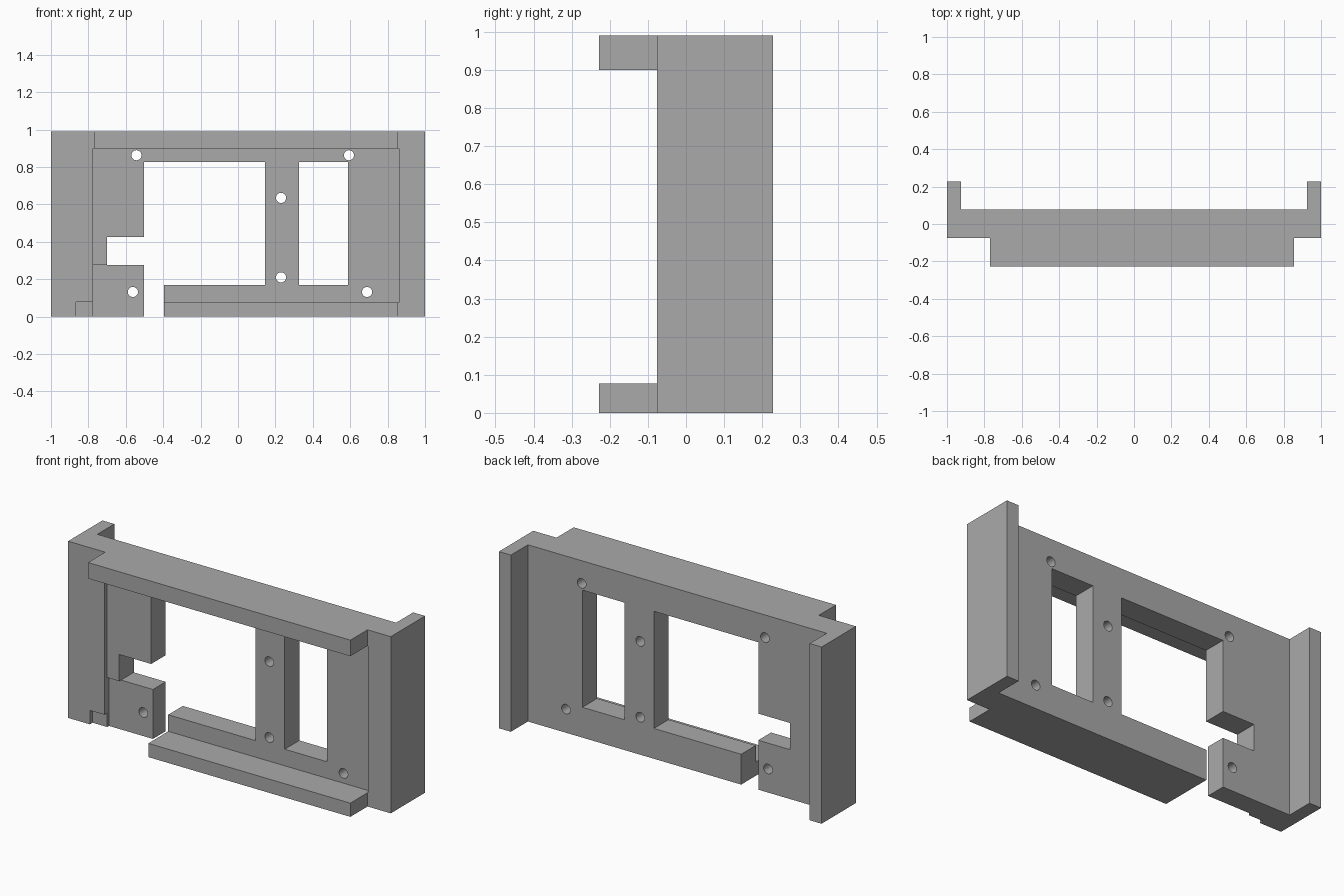
import bpy
import bmesh
from mathutils import Matrix, Vector

cube = bpy.data.objects.get("Cube")
if cube:
    bpy.data.objects.remove(cube, do_unlink=True)

grey = bpy.data.materials.new("plain grey")
grey.use_nodes = True
colour = (0.4, 0.4, 0.4, 1)
grey.diffuse_color = colour
grey.node_tree.nodes["Principled BSDF"].inputs["Base Color"].default_value = colour

FRONT, BACK, HEIGHT = -0.076, 0.077, 0.99
DEPTH = 0.228
PANEL, LOWER = -0.052, -0.036


def finish(name, bm):
    mesh = bpy.data.meshes.new(name)
    bm.to_mesh(mesh)
    bm.free()
    mesh.materials.append(grey)
    obj = bpy.data.objects.new(name, mesh)
    bpy.context.collection.objects.link(obj)
    return obj


def box(name, x, y, z):
    low, high = Vector((x[0], y[0], z[0])), Vector((x[1], y[1], z[1]))
    place = Matrix.Translation((low + high) / 2) @ Matrix.Diagonal((*(high - low), 1))
    bm = bmesh.ops.create_cube  # unit cube stretched into place
    data = bmesh.new()
    bm(data, size=1, matrix=place)
    return finish(name, data)


def bore(name, x, z, radius=0.027):
    bm = bmesh.new()
    place = Matrix.Translation((x, 0, z)) @ Matrix.Rotation(1.5707963, 4, 'X')
    bmesh.ops.create_cone(bm, cap_ends=True, segments=32, radius1=radius,
                          radius2=radius, depth=1, matrix=place)
    return finish(name, bm)


def cut(target, cutter):
    cutter.hide_render = True
    mod = target.modifiers.new("cut", 'BOOLEAN')
    mod.operation, mod.solver, mod.object = 'DIFFERENCE', 'EXACT', cutter
    bpy.context.view_layer.objects.active = target
    bpy.ops.object.modifier_apply(modifier=mod.name)
    bpy.data.objects.remove(cutter, do_unlink=True)


# Main plate
plate = box("frame_plate", (-1, 1), (FRONT, BACK), (0, HEIGHT))

# Shallow front recesses, windows, side notch and bottom gap
through = (-0.5, 0.5)
openings = [
    ("panel_recess", (-0.775, 0.86), (-0.5, PANEL), (0.077, 0.9)),
    ("lower_recess", (-0.775, -0.45), (-0.5, LOWER), (-0.1, 0.277)),
    ("corner_recess", (-0.865, -0.7), (-0.5, PANEL), (-0.1, 0.078)),
    ("large_window", (-0.502, 0.145), through, (0.17, 0.826)),
    ("small_window", (0.326, 0.588), through, (0.17, 0.826)),
    ("side_notch", (-0.7, -0.4), through, (0.277, 0.426)),
    ("bottom_gap", (-0.502, -0.396), through, (-0.1, 0.3)),
]
for opening in openings:
    cut(plate, box(*opening))

# Screw holes
for x, z in [(-0.543, 0.863), (0.593, 0.863), (0.23, 0.635),
             (0.23, 0.21), (-0.562, 0.132), (0.69, 0.132)]:
    cut(plate, bore("screw_hole", x, z))

# Front rails
box("top_rail", (-0.77, 0.856), (-DEPTH, FRONT), (0.9, HEIGHT))
box("bottom_rail", (-0.396, 0.856), (-DEPTH, FRONT), (0, 0.077))

# Rear end flanges
for side, x in (("left", (0.926, 1)), ("right", (-1, -0.926))):
    box(side + "_rear_flange", x, (BACK, DEPTH), (0, HEIGHT))
